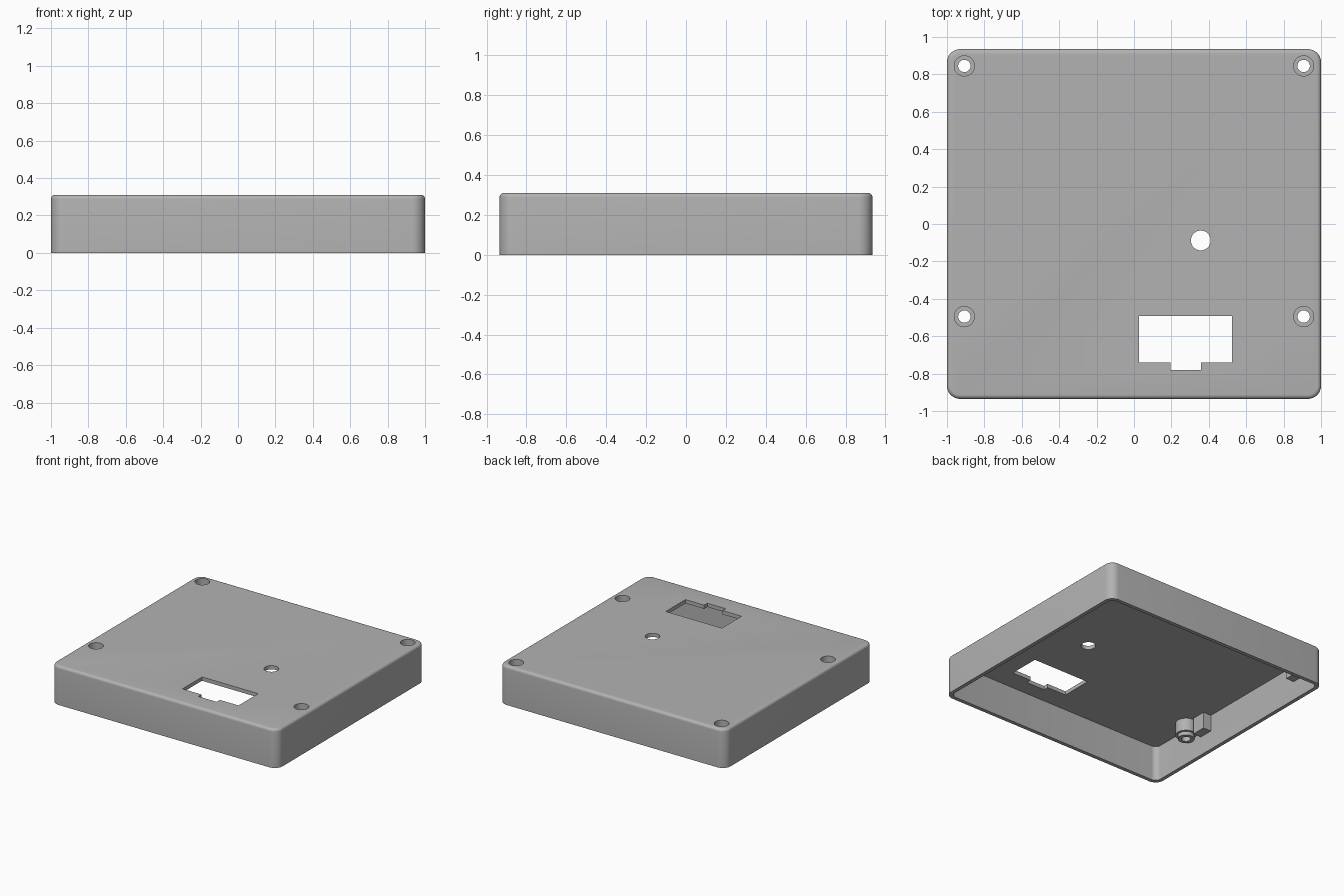
import bpy, bmesh, math
from mathutils import Matrix, Vector

if "Cube" in bpy.data.objects:
    bpy.data.objects.remove(bpy.data.objects["Cube"])

W, D, H = 2.0, 1.87, 0.31      # outer size
WALL, CEIL = 0.03, 0.28        # wall thickness, underside of the top plate

grey = bpy.data.materials.new("grey plastic")
grey.diffuse_color = (0.45, 0.45, 0.45, 1)
grey.use_nodes = True
grey.node_tree.nodes["Principled BSDF"].inputs["Base Color"].default_value = grey.diffuse_color


def add_object(name, bm):
    bmesh.ops.recalc_face_normals(bm, faces=bm.faces)
    mesh = bpy.data.meshes.new(name)
    bm.to_mesh(mesh)
    bm.free()
    mesh.materials.append(grey)
    obj = bpy.data.objects.new(name, mesh)
    bpy.context.collection.objects.link(obj)
    return obj


def box(name, x0, x1, y0, y1, z0, z1, corner=0, top=0):
    """Box with optionally rounded vertical corners and top rim."""
    bm = bmesh.new()
    bmesh.ops.create_cube(bm, size=1)
    for v in bm.verts:
        v.co = Vector(((x0 + x1) / 2 + v.co.x * (x1 - x0),
                       (y0 + y1) / 2 + v.co.y * (y1 - y0),
                       (z0 + z1) / 2 + v.co.z * (z1 - z0)))
    if corner:
        edges = [e for e in bm.edges if abs(e.verts[0].co.z - e.verts[1].co.z) > 1e-4]
        bmesh.ops.bevel(bm, geom=edges, offset=corner, segments=8, profile=0.5, affect='EDGES')
    if top:
        edges = [e for e in bm.edges if all(v.co.z > z1 - 1e-4 for v in e.verts)]
        bmesh.ops.bevel(bm, geom=edges, offset=top, segments=5, profile=0.5, affect='EDGES')
    return add_object(name, bm)


def cylinder(name, x, y, r, z0, z1):
    bm = bmesh.new()
    bmesh.ops.create_cone(bm, cap_ends=True, segments=40, radius1=r, radius2=r, depth=z1 - z0,
                          matrix=Matrix.Translation((x, y, (z0 + z1) / 2)))
    return add_object(name, bm)


def combine(target, tool, operation):
    """Apply a boolean and remove the tool."""
    mod = target.modifiers.new("cut", 'BOOLEAN')
    mod.operation, mod.solver, mod.object = operation, 'EXACT', tool
    graph = bpy.context.evaluated_depsgraph_get()
    mesh = bpy.data.meshes.new_from_object(target.evaluated_get(graph))
    target.modifiers.clear()
    target.data = mesh
    bpy.data.objects.remove(tool)


# Hollow lid, open underneath
lid = box("enclosure_lid", -W / 2, W / 2, -D / 2, D / 2, 0, H, 0.07, 0.022)
combine(lid, box("cavity", -W / 2 + WALL, W / 2 - WALL, -D / 2 + WALL, D / 2 - WALL,
                 -0.1, CEIL, 0.045), 'DIFFERENCE')

# Screw bosses with stepped tips, and a stop block on the side wall beside each
posts = [(sx * 0.907, y, sx, sy) for sx in (-1, 1) for y, sy in ((-0.495, 1), (0.845, -1))]
for x, y, sx, sy in posts:
    combine(lid, cylinder("boss", x, y, 0.077, 0.18, CEIL + 0.01), 'UNION')
    combine(lid, cylinder("boss_tip", x, y, 0.06, 0.15, 0.20), 'UNION')
    xs = sorted((sx * 0.90, sx * 0.98))
    ys = sorted((y + sy * 0.09, y + sy * 0.205))
    combine(lid, box("stop_block", *xs, *ys, 0.15, CEIL + 0.01), 'UNION')

# Counterbored screw holes
for x, y, sx, sy in posts:
    combine(lid, cylinder("counterbore", x, y, 0.054, 0.20, 0.4), 'DIFFERENCE')
    combine(lid, cylinder("screw_hole", x, y, 0.033, 0.05, 0.25), 'DIFFERENCE')

# Round hole and notched window in the top plate
combine(lid, cylinder("round_hole", 0.357, -0.088, 0.053, 0.2, 0.4), 'DIFFERENCE')
combine(lid, box("window", 0.027, 0.523, -0.74, -0.492, 0.2, 0.4), 'DIFFERENCE')
combine(lid, box("window_notch", 0.195, 0.358, -0.78, -0.73, 0.2, 0.4), 'DIFFERENCE')

# Smooth rounded edges, crisp everywhere else
bpy.context.view_layer.objects.active = lid
lid.select_set(True)
bpy.ops.object.shade_smooth_by_angle(angle=math.radians(30))
